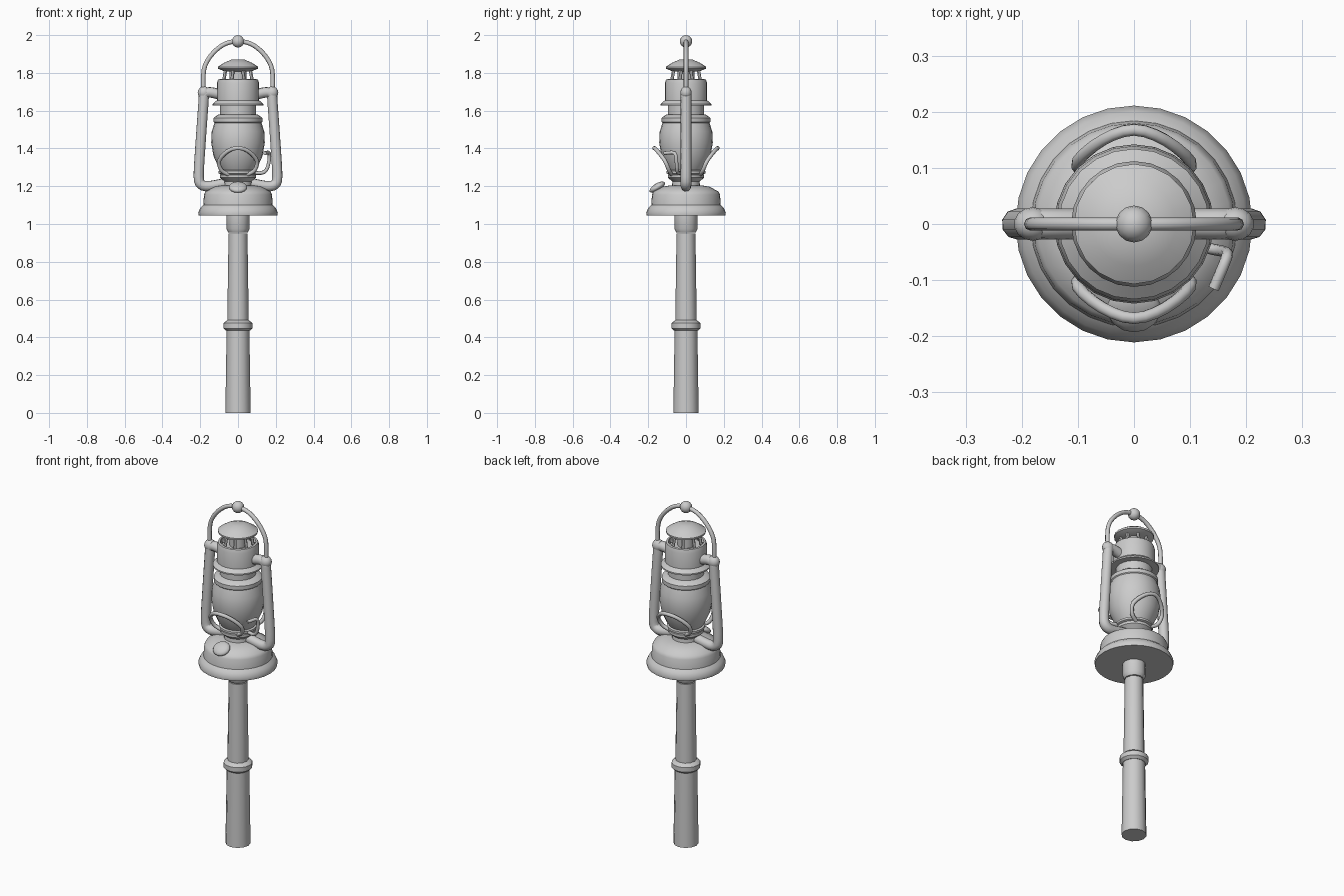
import bpy, bmesh, math
from mathutils import Vector, Matrix

cube = bpy.data.objects.get("Cube")
if cube:
    bpy.data.objects.remove(cube, do_unlink=True)

grey = bpy.data.materials.new("plain grey")
grey.use_nodes = True
GREY = (0.6, 0.6, 0.6, 1)
grey.diffuse_color = GREY
grey.node_tree.nodes["Principled BSDF"].inputs["Base Color"].default_value = GREY


def finish(name, bm, angle=40):
    bmesh.ops.remove_doubles(bm, verts=bm.verts, dist=1e-5)
    bmesh.ops.recalc_face_normals(bm, faces=bm.faces)
    mesh = bpy.data.meshes.new(name)
    bm.to_mesh(mesh)
    bm.free()
    mesh.materials.append(grey)
    ob = bpy.data.objects.new(name, mesh)
    bpy.context.collection.objects.link(ob)
    bpy.ops.object.select_all(action='DESELECT')
    ob.select_set(True)
    bpy.context.view_layer.objects.active = ob
    bpy.ops.object.shade_smooth_by_angle(angle=math.radians(angle))
    return ob


def lathe(name, profile, sides=24):
    """Spin (radius, height) points around z, closing both ends."""
    bm = bmesh.new()
    pts = [(0, profile[0][1])] + profile + [(0, profile[-1][1])]
    verts = [bm.verts.new((r, 0, z)) for r, z in pts]
    edges = [bm.edges.new(p) for p in zip(verts, verts[1:])]
    bmesh.ops.spin(bm, geom=verts + edges, cent=(0, 0, 0), axis=(0, 0, 1),
                   angle=math.tau, steps=sides, use_merge=True)
    return finish(name, bm)


def smooth_path(points, steps):
    """Catmull-Rom samples through the points."""
    p = [Vector(q) for q in points]
    p = [2 * p[0] - p[1]] + p + [2 * p[-1] - p[-2]]
    out = []
    for a, b, c, d in zip(p, p[1:], p[2:], p[3:]):
        for i in range(steps):
            t = i / steps
            out.append(0.5 * (2 * b + (c - a) * t + (2 * a - 5 * b + 4 * c - d) * t * t
                              + (3 * b - a - 3 * c + d) * t ** 3))
    return out + [p[-2]]


def tube(name, points, radius, sides=8, steps=3):
    bm = bmesh.new()
    path = smooth_path(points, steps)
    rings, side = [], None
    for i, p in enumerate(path):
        t = (path[min(i + 1, len(path) - 1)] - path[max(i - 1, 0)]).normalized()
        side = t.orthogonal() if side is None else side - t * side.dot(t)
        side.normalize()
        up = t.cross(side)
        rings.append([bm.verts.new(p + radius * (side * math.cos(a) + up * math.sin(a)))
                      for a in (math.tau * k / sides for k in range(sides))])
    for a, b in zip(rings, rings[1:]):
        for k in range(sides):
            n = (k + 1) % sides
            bm.faces.new((a[k], a[n], b[n], b[k]))
    bm.faces.new(rings[0])
    bm.faces.new(rings[-1])
    return finish(name, bm, 50)


def ball(name, matrix):
    bm = bmesh.new()
    bmesh.ops.create_uvsphere(bm, u_segments=14, v_segments=8, radius=1, matrix=matrix)
    return finish(name, bm, 60)


# Handle shaft with grip ring
lathe("grip", [(.067, 0), (.060, .45)], 12)
lathe("grip_ring", [(.062, .435), (.077, .448), (.077, .475), (.056, .492)], 16)
lathe("shaft", [(.057, .47), (.050, .95)], 12)
lathe("shaft_socket", [(.051, .955), (.062, .975), (.062, 1.05)], 12)

# Fuel tank and burner
lathe("fuel_tank", [(.195, 1.045), (.208, 1.045), (.211, 1.06), (.200, 1.085),
                    (.184, 1.10), (.180, 1.155), (.172, 1.172), (.125, 1.197), (.08, 1.205)], 28)
lathe("burner", [(.075, 1.19), (.072, 1.225), (.096, 1.245), (.096, 1.26), (.075, 1.275)])
ball("filler_cap", Matrix.Translation((0, -.152, 1.195)) @ Matrix.Rotation(math.radians(32), 4, 'X')
     @ Matrix.Diagonal((.049, .047, .02, 1)))

# Glass globe and chimney
lathe("globe", [(.08, 1.265), (.103, 1.30), (.130, 1.36), (.142, 1.43),
                (.139, 1.49), (.123, 1.54)])
lathe("globe_collar", [(.115, 1.525), (.129, 1.54), (.129, 1.562), (.103, 1.58)])
lathe("chimney", [(.096, 1.57), (.096, 1.64)])
lathe("hood", [(.098, 1.628), (.134, 1.628), (.134, 1.636), (.112, 1.655), (.112, 1.745),
               (.106, 1.765), (.095, 1.767), (.085, 1.745)])
lathe("vent_core", [(.045, 1.74), (.045, 1.82)], 12)
lathe("top_cap", [(.07, 1.808), (.106, 1.822), (.107, 1.832), (.075, 1.853), (.035, 1.87)], 20)
for i in range(8):
    a = math.tau * (i + .5) / 8
    x, y = math.cos(a), math.sin(a)
    tube("vent_post", [(.082 * x, .082 * y, 1.755), (.07 * x, .07 * y, 1.82)], .009, 6, 1)

# Side air tubes and the wire bail hinges
for s, label in ((1, "left"), (-1, "right")):
    tube(label + "_air_tube", [(s * .09, 0, 1.685), (s * .15, 0, 1.697), (s * .178, 0, 1.685),
                               (s * .183, 0, 1.64), (s * .200, 0, 1.40), (s * .208, 0, 1.25),
                               (s * .195, 0, 1.21), (s * .155, 0, 1.20), (s * .07, 0, 1.215)],
         .028, 10, 3)
    ball(label + "_hinge", Matrix.Translation((s * .18, 0, 1.695))
         @ Matrix.Diagonal((.034, .03, .034, 1)))

# Carrying bail with knob
half = [(.182, 1.69), (.184, 1.77), (.174, 1.84), (.132, 1.905), (.07, 1.953)]
tube("bail", [(-x, 0, z) for x, z in half] + [(0, 0, 1.967)]
     + [(x, 0, z) for x, z in reversed(half)], .012, 8, 3)
ball("bail_knob", Matrix.Translation((0, 0, 1.967)) @ Matrix.Scale(.033, 4))

# Wire globe guards, front and back
guard = [(.05, .075, 1.262), (.088, .09, 1.285), (.10, .112, 1.335), (.055, .15, 1.385)]
for s, label in ((-1, "front"), (1, "back")):
    tube(label + "_guard", [(-x, s * y, z) for x, y, z in guard] + [(0, s * .168, 1.402)]
         + [(x, s * y, z) for x, y, z in reversed(guard)], .011, 8, 3)
lathe("guard_ring", [(.09, 1.262), (.102, 1.268), (.102, 1.28), (.09, 1.286)])

# Globe lift lever beside the left tube
tube("lift_lever", [(.08, -.03, 1.27), (.14, -.045, 1.275), (.162, -.05, 1.32),
                    (.165, -.06, 1.375), (.142, -.115, 1.375)], .010, 8, 3)
